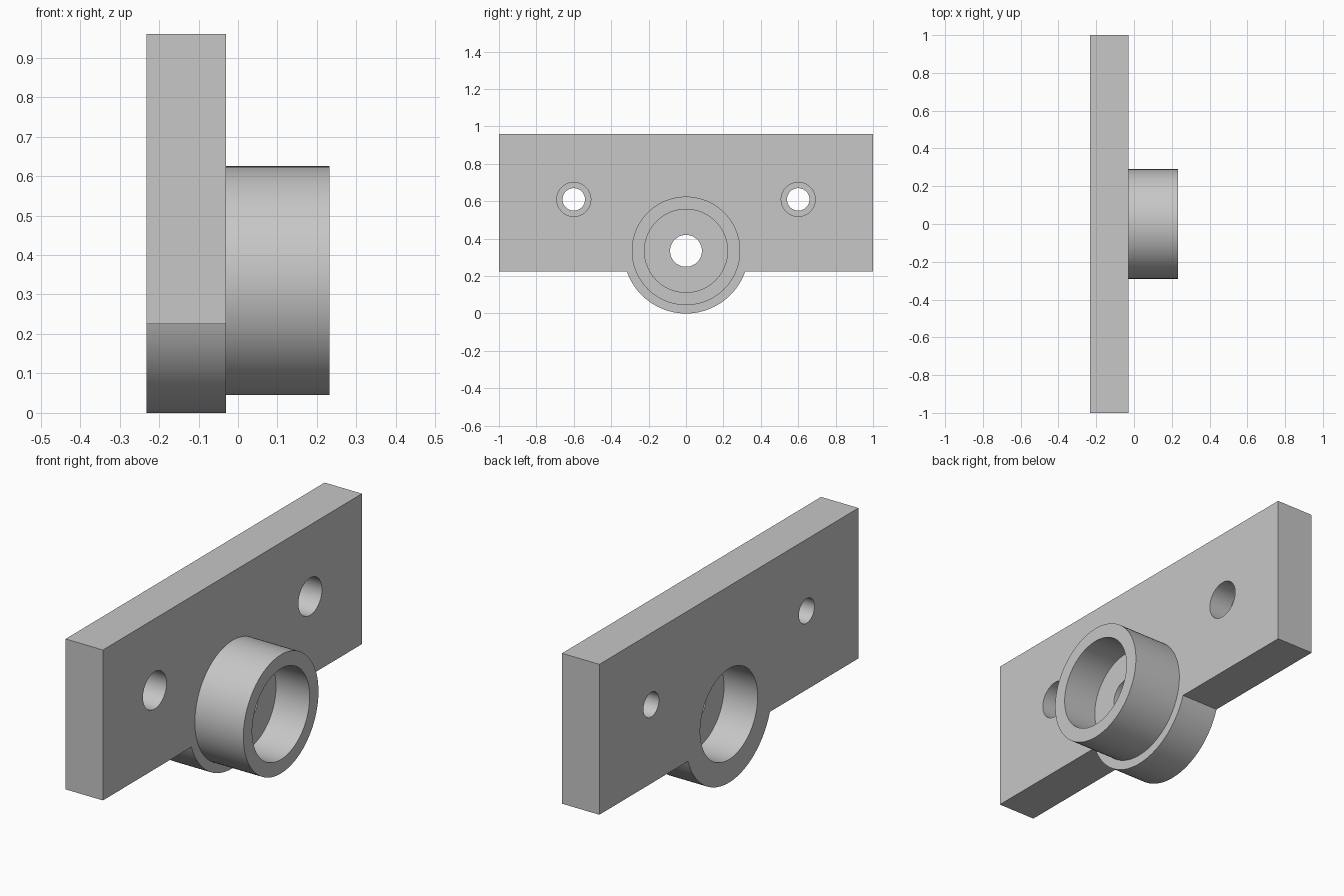
import bpy, bmesh
from math import cos, sin, pi, asin

if "Cube" in bpy.data.objects:
    bpy.data.objects.remove(bpy.data.objects["Cube"])

BACK, FACE, FRONT = -0.232, -0.03, 0.232   # plate back, plate face, boss end
LOW, TOP = 0.225, 0.96                     # plate edges
AXIS_Z = LOBE_R = 0.335                    # boss axis height and lobe radius
SEGMENTS = 96

grey = bpy.data.materials.new("plain_grey")
grey.use_nodes = True
colour = (0.57, 0.57, 0.57, 1)
grey.diffuse_color = colour
grey.node_tree.nodes["Principled BSDF"].inputs["Base Color"].default_value = colour


def finish(bm, name):
    """Turn a bmesh into a linked object."""
    bmesh.ops.recalc_face_normals(bm, faces=bm.faces)
    mesh = bpy.data.meshes.new(name)
    bm.to_mesh(mesh)
    bm.free()
    mesh.materials.append(grey)
    obj = bpy.data.objects.new(name, mesh)
    bpy.context.collection.objects.link(obj)
    return obj


def turned(name, profile, y, z):
    """Closed solid turned about the x direction from (x, radius) points."""
    bm = bmesh.new()
    rings = [[bm.verts.new((x, y + r * cos(2 * pi * i / SEGMENTS),
                            z + r * sin(2 * pi * i / SEGMENTS)))
              for i in range(SEGMENTS)] for x, r in profile]
    for a, b in zip(rings, rings[1:]):
        for i in range(SEGMENTS):
            j = (i + 1) % SEGMENTS
            bm.faces.new((a[i], a[j], b[j], b[i]))
    bm.faces.new(rings[0])
    bm.faces.new(rings[-1])
    return finish(bm, name)


def combine(target, other, operation):
    """Apply a boolean and discard the helper solid."""
    mod = target.modifiers.new(operation.lower(), "BOOLEAN")
    mod.operation, mod.object, mod.solver = operation, other, "EXACT"
    bpy.context.view_layer.objects.active = target
    bpy.ops.object.modifier_apply(modifier=mod.name)
    bpy.data.objects.remove(other)


# Plate outline with the round lobe hanging below its lower edge
start = asin((AXIS_Z - LOW) / LOBE_R)
steps = 48
arc = [pi + start + (pi - 2 * start) * i / steps for i in range(steps + 1)]
outline = [(1, LOW), (1, TOP), (-1, TOP), (-1, LOW)]
outline += [(LOBE_R * cos(a), AXIS_Z + LOBE_R * sin(a)) for a in arc]
bm = bmesh.new()
face = bm.faces.new([bm.verts.new((BACK, y, z)) for y, z in outline])
extruded = bmesh.ops.extrude_face_region(bm, geom=[face])
bmesh.ops.translate(bm, vec=(FACE - BACK, 0, 0),
                    verts=[v for v in extruded["geom"] if isinstance(v, bmesh.types.BMVert)])
bracket = finish(bm, "mounting_bracket")

# Round boss on the plate face
boss = turned("boss", [(FACE - 0.05, 0.29), (FRONT, 0.29)], 0, AXIS_Z)
combine(bracket, boss, "UNION")

# Pockets from both ends with a thin web and a shaft hole between
bore = turned("bore_cutter", [(-0.3, 0.222), (-0.05, 0.222), (-0.05, 0.085),
                              (0.05, 0.085), (0.05, 0.222), (0.3, 0.222)], 0, AXIS_Z)
combine(bracket, bore, "DIFFERENCE")

# Counterbored screw holes
for side in (-1, 1):
    hole = turned("screw_cutter", [(-0.3, 0.06), (-0.15, 0.06), (-0.15, 0.091),
                                   (0.05, 0.091)], side * 0.6, 0.61)
    combine(bracket, hole, "DIFFERENCE")

bpy.ops.object.select_all(action="DESELECT")
bracket.select_set(True)
bpy.context.view_layer.objects.active = bracket
bpy.ops.object.shade_smooth_by_angle(angle=pi / 6)
